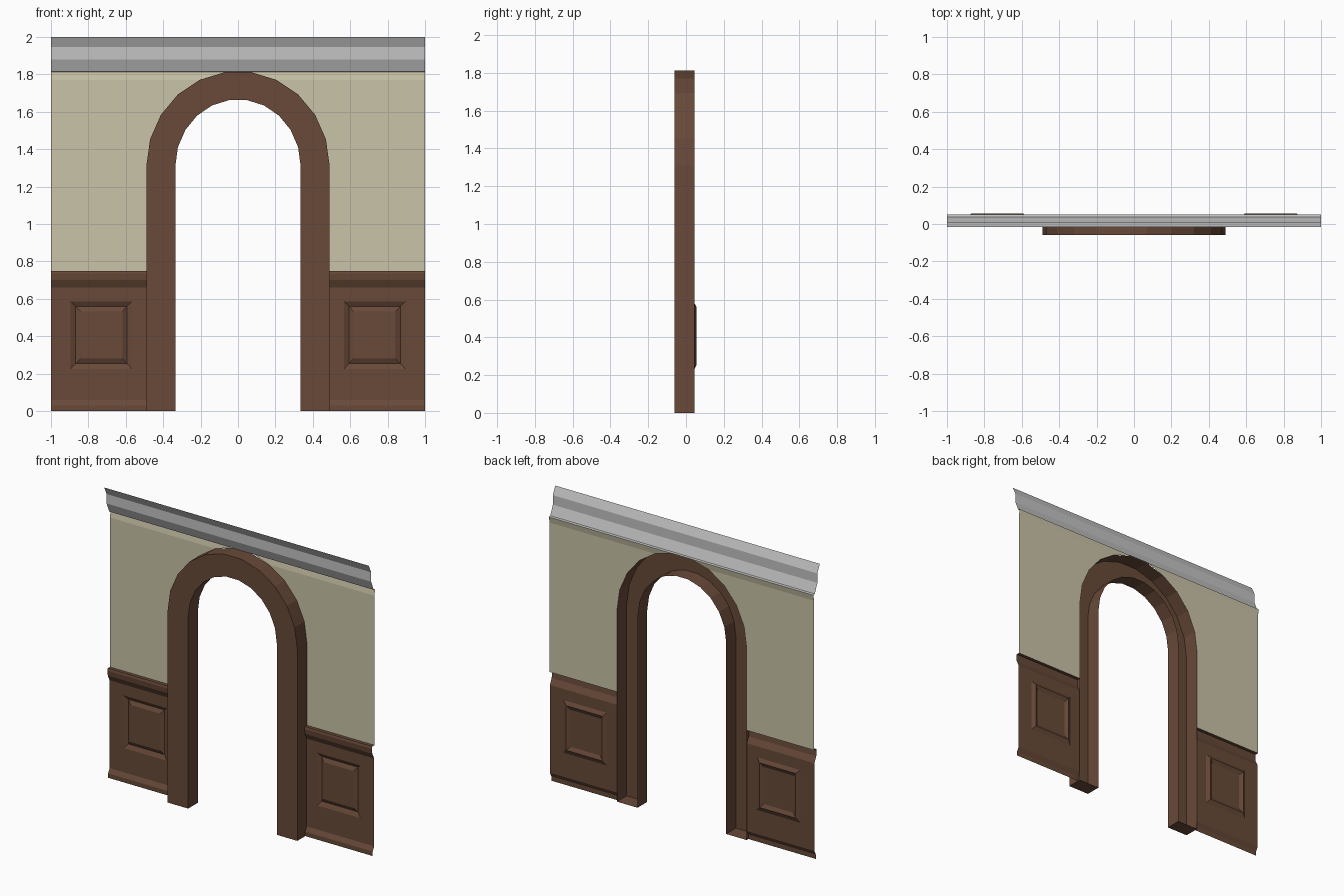
import bpy, bmesh, math

if "Cube" in bpy.data.objects:
    bpy.data.objects.remove(bpy.data.objects["Cube"])


def material(name, rgb):
    m = bpy.data.materials.new(name)
    m.diffuse_color = (*rgb, 1)
    m.use_nodes = True
    m.node_tree.nodes["Principled BSDF"].inputs["Base Color"].default_value = m.diffuse_color
    return m


WOOD = material("brown wood", (0.138, 0.067, 0.040))
PAINT = material("beige wall paint", (0.59, 0.55, 0.39))
PLASTER = material("grey plaster", (0.55, 0.55, 0.55))


def build(name, strips, mat, mirror=False, caps=(), closed=False):
    """Skin each strip (a list of equal-length point rows) into open sheets facing the front."""
    bm = bmesh.new()
    for rows in strips:
        vs = [[bm.verts.new(p) for p in row] for row in rows]
        for a, b in zip(vs, vs[1:]):
            n = len(a)
            for i in range(n if closed else n - 1):
                j = (i + 1) % n
                bm.faces.new((a[i], a[j], b[j], b[i]))
        if 'last' in caps:
            bm.faces.new(vs[-1])
        if 'ends' in caps:
            bm.faces.new(vs[0])
            bm.faces.new(vs[-1])
    bmesh.ops.remove_doubles(bm, verts=bm.verts[:], dist=1e-5)
    bmesh.ops.recalc_face_normals(bm, faces=bm.faces[:])
    if sum(f.normal.y * f.calc_area() for f in bm.faces) > 0:
        bmesh.ops.reverse_faces(bm, faces=bm.faces[:])
    me = bpy.data.meshes.new(name)
    bm.to_mesh(me)
    bm.free()
    me.materials.append(mat)
    ob = bpy.data.objects.new(name, me)
    bpy.context.collection.objects.link(ob)
    if mirror:
        ob.modifiers.new("mirror", 'MIRROR').use_clip = True
    return ob


SPRING, SEG = 1.31, 11
FRONT, BACK = -0.06, 0.045


def arch_curve(rx, rz):
    pts = [(rx, 0)]
    for i in range(SEG + 1):
        t = math.pi * i / SEG
        pts.append((rx * math.cos(t), SPRING + rz * math.sin(t)))
    return pts + [(-rx, 0)]


outer = arch_curve(0.49, 0.507)
inner = arch_curve(0.335, 0.356)

# hollow arch casing, open at the back, capped at the feet
rows = [[(xo, BACK, zo), (xo, FRONT, zo), (xi, FRONT, zi), (xi, BACK, zi)]
        for (xo, zo), (xi, zi) in zip(outer, inner)]
build("arch_casing", [rows], WOOD, caps=('ends',))

# upper wall, cut around the arch, leaning back slightly at the top
half = [(0.49, 0.75)] + outer[1:2 + SEG // 2]
top = half[-1][1]
wall = []
for x, z in half:
    y = 0.052 if z > top - 0.01 else 0.045
    wall.append([(x, y, z), (1, y, z)])
build("upper_wall", [wall], PAINT, mirror=True)

# cornice moulding across the full width
profile = [(-0.017, 2.0), (0.010, 1.945), (0.010, 1.88), (0.037, 1.815), (0.052, top)]
build("cornice", [[[(-1, y, z), (1, y, z)] for y, z in profile]], PLASTER)


# wainscot rails: chair rail and skirting
def rail(name, prof):
    build(name, [[[(0.49, y, z), (1, y, z)] for y, z in prof]], WOOD, mirror=True)


rail("chair_rail", [(0.045, 0.75), (0.022, 0.75), (0.018, 0.735), (0.022, 0.70), (0.042, 0.66)])
rail("skirting", [(0.042, 0.06), (0.026, 0.03), (0.026, 0.0)])


# raised panel set in a sunken frame
def rect(x0, x1, z0, z1, y):
    return [(x0, y, z0), (x1, y, z0), (x1, y, z1), (x0, y, z1)]


loops = [rect(0.49, 1, 0.06, 0.66, 0.042),
         rect(0.568, 0.895, 0.225, 0.585, 0.042),
         rect(0.594, 0.868, 0.255, 0.56, 0.056),
         rect(0.618, 0.842, 0.28, 0.533, 0.043)]
build("wainscot_panel", [loops], WOOD, mirror=True, caps=('last',), closed=True)
